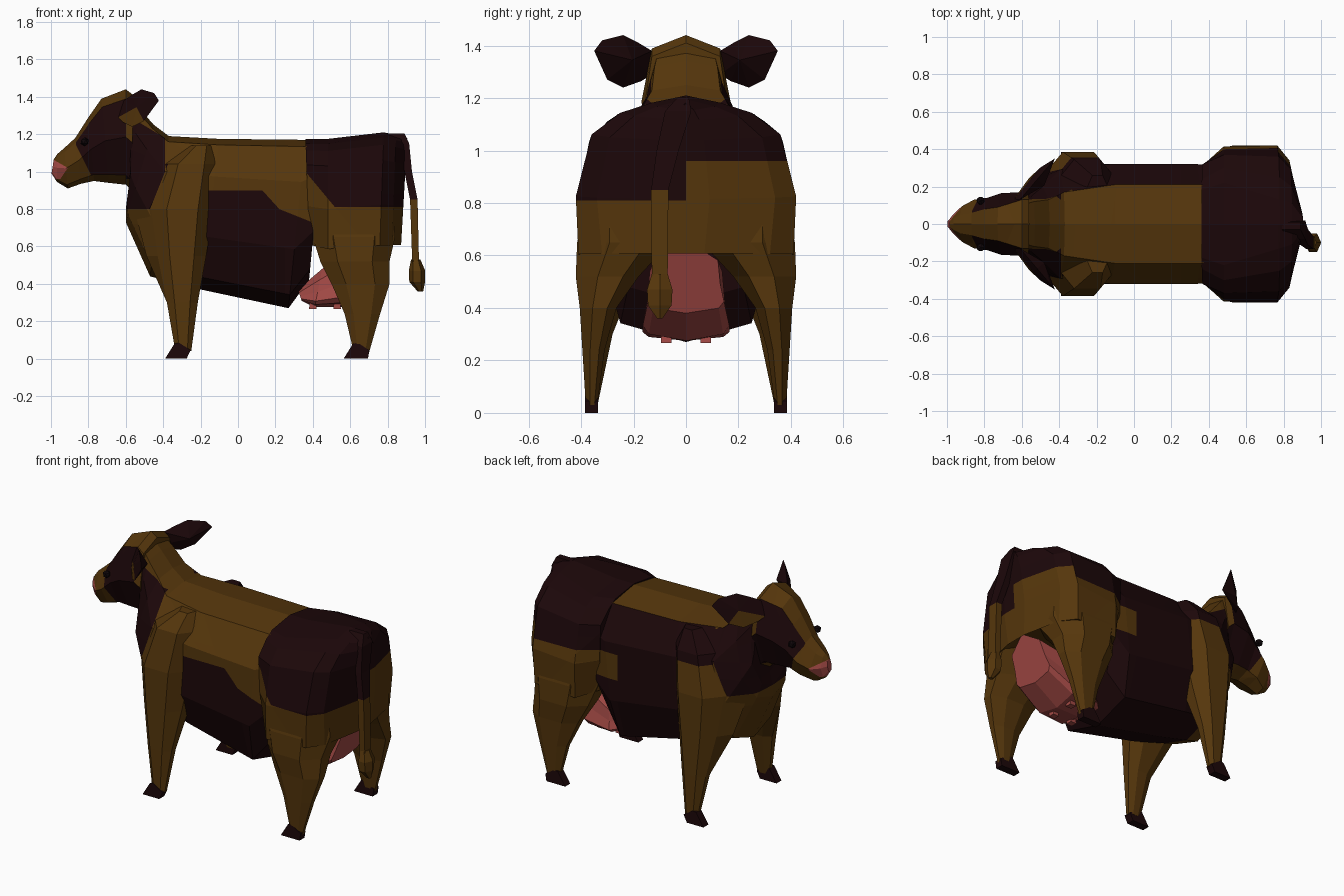
import bpy, bmesh, math
from mathutils import Vector

if "Cube" in bpy.data.objects:
    bpy.data.objects.remove(bpy.data.objects["Cube"])

# Flat colours
def mat(name, col):
    m = bpy.data.materials.new(name)
    m.diffuse_color = (*col, 1)
    m.use_nodes = True
    m.node_tree.nodes["Principled BSDF"].inputs["Base Color"].default_value = m.diffuse_color
    return m

MATS = [mat("brown", (0.092, 0.037, 0.0035)), mat("dark_brown", (0.0115, 0.0022, 0.0028)),
        mat("pink", (0.37, 0.068, 0.06)), mat("black", (0.005, 0.002, 0.003))]
BROWN, DARK, PINK, BLACK = range(4)


def finish(name, bm, rule, cuts=()):
    """Cut along colour borders, colour the faces by rule, make the object."""
    for co, no in cuts:
        bmesh.ops.bisect_plane(bm, geom=bm.verts[:] + bm.edges[:] + bm.faces[:],
                               plane_co=co, plane_no=no, dist=1e-4)
    bmesh.ops.recalc_face_normals(bm, faces=bm.faces[:])
    for f in bm.faces:
        f.material_index = rule(f.calc_center_median()) if callable(rule) else rule
    me = bpy.data.meshes.new(name)
    bm.to_mesh(me)
    bm.free()
    for m in MATS:
        me.materials.append(m)
    ob = bpy.data.objects.new(name, me)
    bpy.context.collection.objects.link(ob)
    return ob


def loft(rings):
    """Skin a list of equal-length point rings and cap both ends."""
    bm = bmesh.new()
    vs = [[bm.verts.new(p) for p in r] for r in rings]
    n = len(vs[0])
    for a, b in zip(vs, vs[1:]):
        for i in range(n):
            j = (i + 1) % n
            bm.faces.new((a[i], a[j], b[j], b[i]))
    # Caps are strips across the middle, so hollow outlines stay clean
    for r in (vs[0], vs[-1]):
        for i in range(n // 2):
            quad = list(dict.fromkeys((r[i], r[i + 1], r[(n - i - 1) % n], r[(n - i) % n])))
            if len(quad) > 2:
                bm.faces.new(quad)
    return bm


def ring(top, bot, ts, ws):
    """Symmetric cross-section between a top and a bottom (x, z) point."""
    t, b = Vector((top[0], 0, top[1])), Vector((bot[0], 0, bot[1]))
    half = [t.lerp(b, k) + Vector((0, w, 0)) for k, w in zip(ts, ws)]
    return [t] + half + [b] + [Vector((p.x, -p.y, p.z)) for p in reversed(half)]


def xcut(x): return ((x, 0, 0), (1, 0, 0))
def zcut(z): return ((0, 0, z), (0, 0, 1))
MID = ((0, 0, 0), (0, 1, 0))
SLANT = ((-0.39, 0, 1), (1, 0, -0.4))


# Neck, chest and belly
def neck_dark(c):
    return c.z > 0.8 and c.z + 0.6 * c.x < 0.946 and c.x < -0.39 + 0.4 * min(0, c.z - 1)

def body_rule(c):
    if c.x < -0.39:
        return DARK if neck_dark(c) else BROWN
    if c.y < 0:
        edge = max(0.9 - 1.1 * (c.x - 0.13), 0.8 - 0.4 * (c.x - 0.22))
        return DARK if c.z < min(0.9, edge) else BROWN
    patch = c.x > 0.25 and 0.72 < c.z < 0.88
    return DARK if c.z < 1.13 and not patch else BROWN

T = (0.04, 0.25, 0.65, 0.92)
body = [((-0.57, 1.38), (-0.58, 0.88), (0.11, 0.14, 0.15, 0.09)),
        ((-0.53, 1.34), (-0.60, 0.80), (0.12, 0.15, 0.17, 0.10)),
        ((-0.45, 1.25), (-0.60, 0.73), (0.13, 0.20, 0.23, 0.14)),
        ((-0.37, 1.19), (-0.47, 0.44), (0.17, 0.29, 0.30, 0.18)),
        ((-0.10, 1.175), (-0.20, 0.37), (0.21, 0.32, 0.32, 0.22)),
        ((0.36, 1.17), (0.27, 0.27), (0.21, 0.32, 0.32, 0.25)),
        ((0.45, 1.17), (0.38, 0.42), (0.20, 0.31, 0.31, 0.22))]
finish("body", loft([ring(a, b, T, w) for a, b, w in body]), body_rule,
       [xcut(-0.39), xcut(0.25), zcut(0.8), zcut(0.88), zcut(0.72), zcut(0.9), zcut(1.0),
        ((0.13, 0, 0.9), (1.1, 0, 1)), ((0.22, 0, 0.8), (0.4, 0, 1)),
        ((-0.39, 0, 1.18), (0.6, 0, 1)), SLANT])

# Rump, narrowing to the tail root
def rump_rule(c):
    if c.y > 0:
        return DARK if c.z > (0.96 if c.x > 0.77 else 0.88) else BROWN
    return DARK if c.z > 0.81 and c.z > 1.0 - 1.2 * (c.x - 0.36) else BROWN

T = (0.05, 0.12, 0.27, 0.70, 1.1)
rump = [((0.36, 1.175), (0.38, 0.66), (0.18, 0.24, 0.32, 0.32, 0.24)),
        ((0.48, 1.175), (0.48, 0.64), (0.22, 0.30, 0.37, 0.415, 0.41)),
        ((0.78, 1.21), (0.76, 0.66), (0.13, 0.25, 0.36, 0.42, 0.41)),
        ((0.845, 1.195), (0.825, 0.66), (0.11, 0.20, 0.29, 0.34, 0.32)),
        ((0.905, 1.18), (0.875, 0.66), (0.03, 0.05, 0.07, 0.09, 0.07))]
finish("rump", loft([ring(a, b, T, w) for a, b, w in rump]), rump_rule,
       [MID, zcut(0.81), zcut(0.88), zcut(0.96), xcut(0.77), ((0.36, 0, 1.0), (1.2, 0, 1))])

# Head
def head_rule(c):
    if 0.96 < c.z < 1.06 - 0.57 * (c.x + 0.98) and c.x < -0.95 + 0.67 * (c.z - 0.96):
        return PINK
    side = c.x > -0.88 + (1.17 - c.z) * 0.5 and abs(c.y) > 0.075
    return DARK if side and not (c.x > -0.6 and c.z > 1.25) else BROWN

T = (0.1, 0.5, 0.9)
head = [((-0.985, 1.065), (-0.997, 0.99), (0.015, 0.02, 0.015)),
        ((-0.965, 1.095), (-0.968, 0.945), (0.03, 0.052, 0.03)),
        ((-0.93, 1.125), (-0.91, 0.91), (0.05, 0.095, 0.05)),
        ((-0.87, 1.18), (-0.84, 0.935), (0.06, 0.13, 0.08)),
        ((-0.80, 1.29), (-0.77, 0.95), (0.08, 0.14, 0.08)),
        ((-0.73, 1.39), (-0.69, 0.94), (0.09, 0.165, 0.09)),
        ((-0.60, 1.44), (-0.60, 0.93), (0.13, 0.17, 0.09)),
        ((-0.56, 1.41), (-0.57, 0.90), (0.13, 0.16, 0.09))]
finish("head", loft([ring(a, b, T, w) for a, b, w in head]), head_rule,
       [zcut(0.96), ((-0.98, 0, 1.06), (0.57, 0, 1)), ((-0.95, 0, 0.96), (1, 0, -0.67)),
        ((-0.88, 0, 1.17), (1, 0, 0.5))])

# Udder and teats
T = (0.28, 0.6, 0.84, 0.93)
udder = [((0.32, 0.37), (0.34, 0.31), 0.09), ((0.45, 0.48), (0.41, 0.275), 0.165),
         ((0.66, 0.64), (0.57, 0.275), 0.165), ((0.83, 0.66), (0.73, 0.38), 0.145)]
finish("udder", loft([ring(a, b, T, (0.84 * w, 0.9 * w, w, 0.86 * w)) for a, b, w in udder]), PINK)


# Limb section: box with cut corners at height z; k pulls the inner front edge forward
def limb_ring(s, z, x0, x1, y0, y1, k=0):
    cx, dx, cy, dy = (x0 + x1) / 2, (x1 - x0) / 2, (y0 + y1) / 2, (y1 - y0) / 2
    pts = ((-1, -0.5, k), (-1, 0.3, 0), (-0.5, 1, 0), (0.5, 1, 0),
           (1, 0.3, 0), (1, -0.5, 0), (0.4, -1, 0), (-0.4, -1, k))
    return [(cx + u * dx - p, s * (cy + v * dy), z) for u, v, p in pts]

FRONT = [(1.14, -0.25, -0.14, 0.08, 0.26), (1.04, -0.39, -0.11, 0.1, 0.345, 0.04),
         (0.8, -0.465, -0.13, 0.1, 0.385, 0.09), (0.55, -0.43, -0.17, 0.18, 0.385, 0.06),
         (0.3, -0.38, -0.215, 0.28, 0.385), (0.04, -0.335, -0.25, 0.335, 0.382)]
HIND = [(0.78, 0.42, 0.83, 0.12, 0.385), (0.65, 0.40, 0.84, 0.06, 0.415),
        (0.52, 0.44, 0.81, 0.18, 0.42), (0.40, 0.50, 0.81, 0.265, 0.405),
        (0.24, 0.57, 0.76, 0.31, 0.395), (0.03, 0.62, 0.70, 0.338, 0.382)]


def prism(profile, y0, y1):
    bm = bmesh.new()
    a, b = ([bm.verts.new((x, y, z)) for x, z in profile] for y in (y0, y1))
    for i in range(len(a)):
        j = (i + 1) % len(a)
        bm.faces.new((a[i], a[j], b[j], b[i]))
    bm.faces.new(a)
    bm.faces.new(b[::-1])
    return bm


def ear_x(y, z):
    return -0.61 + (y - 0.13) * 0.85 + 0.35 * min(0, z - 1.38)


for s, side in ((-1, "left"), (1, "right")):
    # Legs
    for nm, rows in (("front_leg", FRONT), ("hind_leg", HIND)):
        front = nm == "front_leg"
        def rule(c, s=s, front=front):
            if not front:
                return BROWN
            return DARK if (c.z > 0.98 if s > 0 else neck_dark(c)) else BROWN
        finish(f"{nm}_{side}", loft([limb_ring(s, *r) for r in rows]), rule,
               [zcut(0.98), zcut(0.8), SLANT] if front else ())
        # Hooves
        x, d = (-0.39, 0) if front else (0.565, 0.015)
        hoof = [(x, 0), (x + 0.05, 0.08), (x + 0.075, 0.085), (x + 0.137, 0.045), (x + 0.115 + d, 0)]
        finish(f"{nm}_hoof_{side}", prism(hoof, s * 0.336, s * 0.385), DARK)

    # Ears: leaf outline fanned to a hollow front and a raised back
    bm = bmesh.new()
    out = [(0.13, 1.38), (0.18, 1.41), (0.24, 1.44), (0.32, 1.42), (0.35, 1.38),
           (0.30, 1.27), (0.24, 1.24), (0.17, 1.265), (0.13, 1.29)]
    rim = [bm.verts.new((ear_x(y, z), s * y, z)) for y, z in out]
    for dx, dy in ((-0.022, 0.01), (0.04, -0.04)):
        c = bm.verts.new((-0.52 + dx, s * (0.245 + dy), 1.345))
        for a, b in zip(rim, rim[1:] + rim[:1]):
            bm.faces.new((a, b, c))
    def ear_rule(c):
        return BROWN if c.x < ear_x(abs(c.y), c.z) and c.z < 1.32 else DARK
    finish(f"ear_{side}", bm, ear_rule)

    # Eyes
    bm = bmesh.new()
    bmesh.ops.create_icosphere(bm, subdivisions=1, radius=0.024)
    bmesh.ops.translate(bm, verts=bm.verts[:], vec=(-0.82, s * 0.125, 1.16))
    finish(f"eye_{side}", bm, BLACK)

    # Teats
    for i, x in enumerate((0.40, 0.53)):
        sq = [(x - 0.02, 0.266), (x + 0.02, 0.266), (x + 0.016, 0.31), (x - 0.016, 0.31)]
        finish(f"teat_{side}_{i}", prism(sq, s * 0.055, s * 0.095), PINK)


# Tail: square sections along a bent path, then the tuft
def tail_ring(x, y, z, rx, ry):
    return [(x - rx, y - ry, z), (x + rx, y - ry, z), (x + rx, y + ry, z), (x - rx, y + ry, z)]

path = [(0.84, -0.01, 1.205, 0.05, 0.02), (0.885, -0.03, 1.15, 0.03, 0.05),
        (0.91, -0.07, 1.0, 0.02, 0.042), (0.94, -0.1, 0.85, 0.02, 0.033),
        (0.95, -0.1, 0.5, 0.018, 0.03)]
finish("tail", loft([tail_ring(*p) for p in path]), lambda c: DARK if c.z > 0.85 else BROWN)


def hexring(x, y, z, rx, ry):
    return [(x + rx * math.cos(k * math.pi / 3), y + ry * math.sin(k * math.pi / 3), z) for k in range(6)]

tuft = [(0.95, -0.1, 0.53, 0.025, 0.035), (0.957, -0.1, 0.47, 0.044, 0.056),
        (0.958, -0.1, 0.41, 0.042, 0.052), (0.975, -0.1, 0.36, 0.015, 0.012)]
finish("tail_tuft", loft([hexring(*p) for p in tuft]), BROWN)
